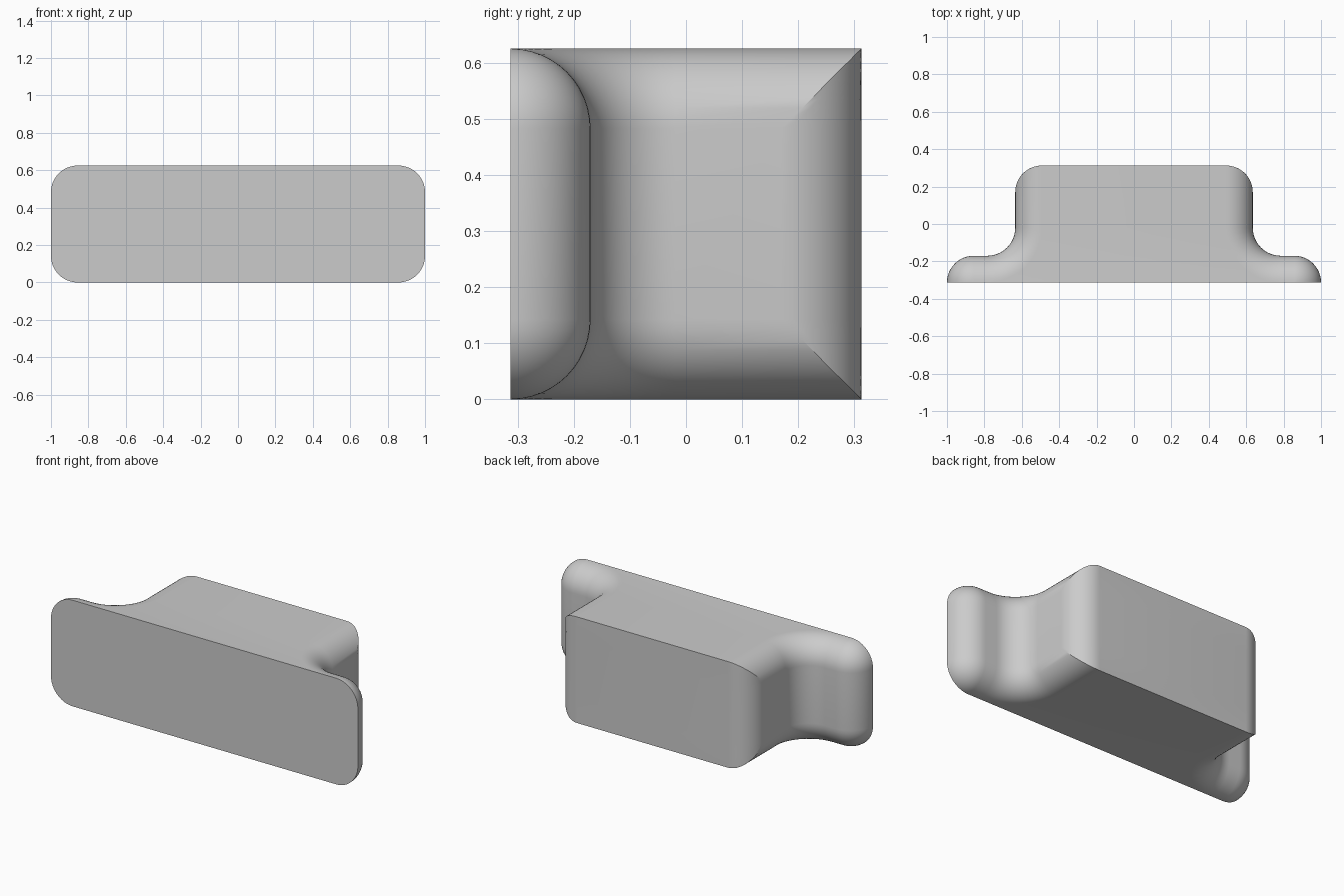
import bpy, bmesh
from math import sin, cos, pi, acos, radians

cube = bpy.data.objects.get("Cube")
if cube:
    bpy.data.objects.remove(cube, do_unlink=True)

HEIGHT, FRONT, BACK = 0.625, -0.3125, 0.3125
R = 0.1425           # edge rounding
COVE = 0.15          # inner fillet between flange and body
BODY = 0.635         # half width of the body
STEPS = 12

grey = bpy.data.materials.new("light_grey")
grey.use_nodes = True
grey.diffuse_color = (0.6, 0.6, 0.6, 1)
grey.node_tree.nodes["Principled BSDF"].inputs["Base Color"].default_value = (0.6, 0.6, 0.6, 1)


def arc(cx, cy, r, start, end):
    return [(cx + r * cos(start + (end - start) * i / STEPS),
             cy + r * sin(start + (end - start) * i / STEPS)) for i in range(STEPS + 1)]


def half_outline(inset):
    """Plan outline of the +x half, from the flange tip to the back."""
    tip = arc(1 - R, FRONT, R - inset, 0, pi / 2)
    cove = arc(BODY + COVE, FRONT + R + COVE, COVE + inset, 1.5 * pi, pi)
    rear = arc(BODY - R, BACK - R, R, acos(max(0, 1 - inset / R)), pi / 2)
    return tip + cove + rear


# Levels: rounded bottom edge, then rounded top edge
angles = [pi / 2 * i / STEPS for i in range(STEPS + 1)]
levels = [(R * (1 - cos(a)), R * (1 - sin(a))) for a in angles]
levels += [(HEIGHT - z, inset) for z, inset in reversed(levels)]

# Loft the mirrored outline through the levels
bm = bmesh.new()
rings = []
for z, inset in levels:
    half = half_outline(inset)
    outline = half + [(-x, y) for x, y in reversed(half)]
    rings.append([bm.verts.new((x, y, z)) for x, y in outline])
for low, high in zip(rings, rings[1:]):
    n = len(low)
    for i in range(n):
        j = (i + 1) % n
        bm.faces.new((low[i], low[j], high[j], high[i]))
bm.faces.new(rings[-1])
bm.faces.new(list(reversed(rings[0])))
bmesh.ops.remove_doubles(bm, verts=bm.verts, dist=0.00005)
bmesh.ops.dissolve_degenerate(bm, edges=bm.edges, dist=0.00005)
bmesh.ops.recalc_face_normals(bm, faces=bm.faces)

mesh = bpy.data.meshes.new("flanged_block")
bm.to_mesh(mesh)
bm.free()
mesh.materials.append(grey)
block = bpy.data.objects.new("flanged_block", mesh)
bpy.context.collection.objects.link(block)

# Smooth rounds, sharp flat borders
bpy.ops.object.select_all(action='DESELECT')
block.select_set(True)
bpy.context.view_layer.objects.active = block
bpy.ops.object.shade_smooth_by_angle(angle=radians(25))
